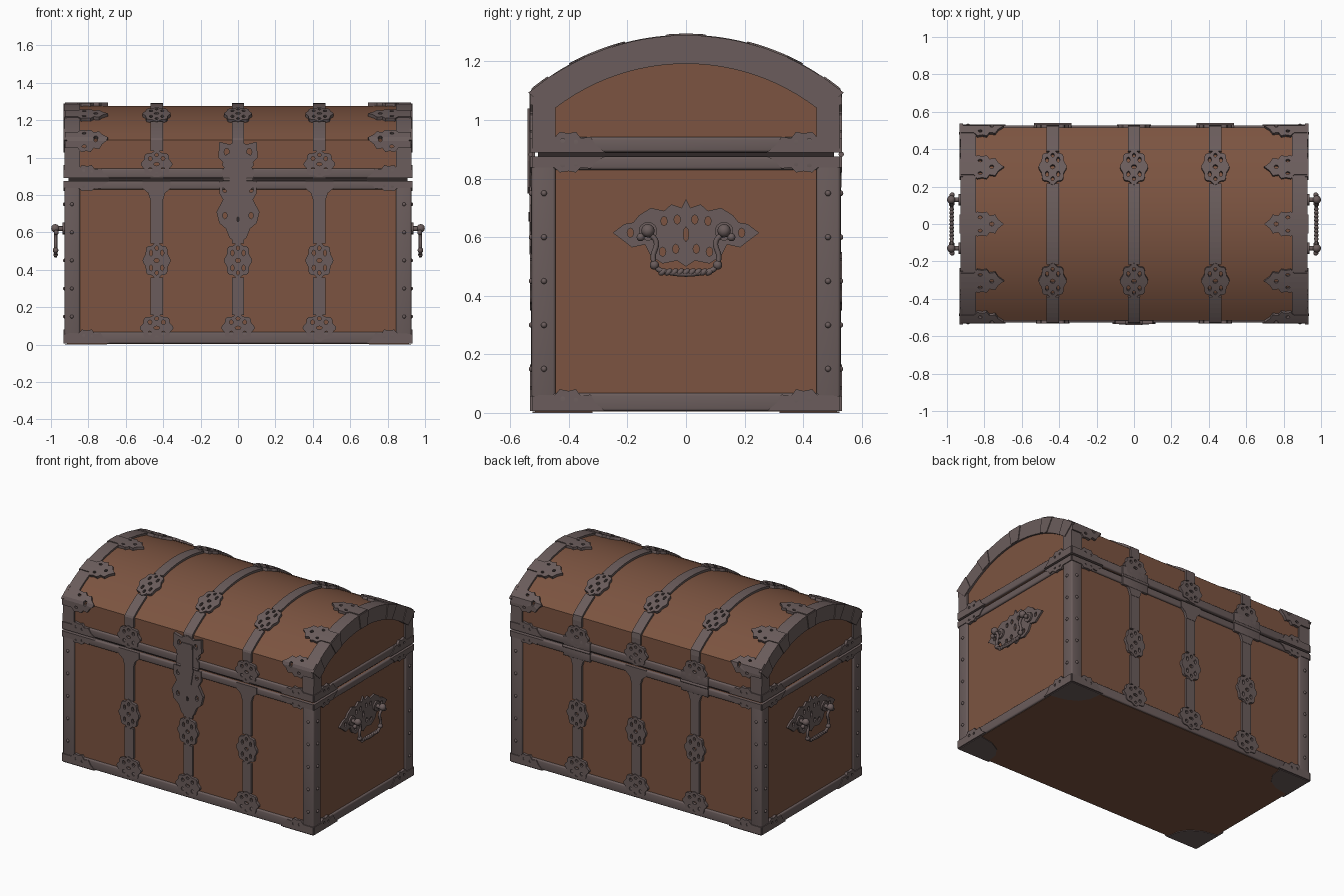
import bpy, bmesh, math
from mathutils import Vector, Matrix
from math import sin, cos, pi, asin, sqrt

cube = bpy.data.objects.get("Cube")
if cube:
    bpy.data.objects.remove(cube, do_unlink=True)


def material(name, rgb):
    m = bpy.data.materials.new(name)
    m.use_nodes = True
    m.diffuse_color = (*rgb, 1)
    for n in m.node_tree.nodes:
        if n.type == 'BSDF_PRINCIPLED':
            n.inputs["Base Color"].default_value = (*rgb, 1)
    return m


WOOD = material("brown_wood", (0.20, 0.088, 0.052))
METAL = material("grey_iron", (0.145, 0.108, 0.106))
DARK = material("dark_iron", (0.03, 0.022, 0.022))

# Wooden shell: half width, half length, seam heights, eave and arch
HY, HX, SEAM0, SEAM1, EAVE, TOP = 0.515, 0.915, 0.876, 0.89, 1.095, 1.277
SAG = TOP - EAVE
R = (HY * HY + SAG * SAG) / (2 * SAG)
CZ, A = TOP - R, asin(HY / R)
ARC = 2 * A * R
S = 2 * EAVE + ARC
RIM = 0.012


def finish(bm, name, mat, smooth=False):
    bmesh.ops.recalc_face_normals(bm, faces=bm.faces[:])
    me = bpy.data.meshes.new(name)
    bm.to_mesh(me)
    bm.free()
    me.materials.append(mat)
    ob = bpy.data.objects.new(name, me)
    bpy.context.collection.objects.link(ob)
    if smooth:
        bpy.ops.object.select_all(action='DESELECT')
        ob.select_set(True)
        bpy.context.view_layer.objects.active = ob
        bpy.ops.object.shade_smooth_by_angle(angle=0.7)
    return ob


def box(name, lo, hi, mat, bevel=0.0):
    bm = bmesh.new()
    lo, hi = Vector(lo), Vector(hi)
    bmesh.ops.create_cube(bm, size=1, matrix=Matrix.Translation((lo + hi) / 2) @ Matrix.Diagonal((*(hi - lo), 1)))
    if bevel:
        bmesh.ops.bevel(bm, geom=bm.edges[:], offset=bevel, segments=3, profile=0.5, affect='EDGES')
    return finish(bm, name, mat, bevel > 0)


def prism(name, pts, x0, x1, mat):
    bm = bmesh.new()
    f = bm.faces.new([bm.verts.new((x0, y, z)) for y, z in pts])
    r = bmesh.ops.extrude_face_region(bm, geom=[f], use_keep_orig=True)
    bmesh.ops.translate(bm, vec=(x1 - x0, 0, 0), verts=[v for v in r['geom'] if isinstance(v, bmesh.types.BMVert)])
    return finish(bm, name, mat, True)


# Placement of flat patterns on the front-lid-back wrap and on the ends
def wrap(x, s, off):
    if s < EAVE:
        return Vector((x, -HY - off, s))
    if s > S - EAVE:
        return Vector((x, HY + off, S - s))
    a = (s - EAVE) / R - A
    return Vector((x, (R + off) * sin(a), CZ + (R + off) * cos(a)))


def end(sx):
    return lambda y, z, off: Vector((sx * (HX + off), y, z))


def under(x, y, off):
    return Vector((x, y, 0.004 - off))


def plate(name, loops, place, thick, mat=METAL, step=0.03):
    """Flat pierced pattern, sliced, thickened and laid on a surface."""
    bm = bmesh.new()
    for pts in loops:
        vs = [bm.verts.new((u, v, 0)) for u, v in pts]
        for i, v in enumerate(vs):
            bm.edges.new((v, vs[i - 1]))
    bmesh.ops.triangle_fill(bm, use_beauty=True, use_dissolve=False, edges=bm.edges[:], normal=(0, 0, 1))
    if place is wrap:
        lo, hi = min(p[1] for p in loops[0]), max(p[1] for p in loops[0])
        cuts = [lo + step * i for i in range(1, int((hi - lo) / step) + 1)] + [EAVE, S - EAVE]
        for c in cuts:
            if lo < c < hi and (hi > EAVE and lo < S - EAVE):
                bmesh.ops.bisect_plane(bm, geom=bm.verts[:] + bm.edges[:] + bm.faces[:], dist=1e-5,
                                       plane_co=(0, c, 0), plane_no=(0, 1, 0))
    r = bmesh.ops.extrude_face_region(bm, geom=bm.faces[:], use_keep_orig=True)
    for v in r['geom']:
        if isinstance(v, bmesh.types.BMVert):
            v.co.z = thick
    for v in bm.verts:
        v.co = place(*v.co)
    return finish(bm, name, mat)


def oval(cx, cy, a, b, n=8):
    return [(cx + a * cos(2 * pi * i / n), cy + b * sin(2 * pi * i / n)) for i in range(n)]


def rosette(cx, cy, w, h):
    out = []
    for i in range(48):
        t = 2 * pi * i / 48
        k = 0.93 + 0.07 * cos(8 * t)
        out.append((cx + w / 2 * k * cos(t), cy + h / 2 * k * sin(t)))
    holes = [oval(cx + sx * w * 0.2, cy + sy * h * 0.2, w * 0.06, h * 0.08) for sx in (-1, 1) for sy in (-1, 1)]
    holes += [oval(cx, cy + d * h * 0.33, w * 0.06, h * 0.06) for d in (-1, 1)]
    return [out, oval(cx, cy, w * 0.09, h * 0.06)] + holes


LEAF = [(0, .34), (.3, .34), (.38, .5), (.5, .46), (.6, .5), (.67, .34), (.8, .38), (.87, .18), (1, 0)]


def leaf(length, width, tr, half=0):
    if half:
        pts = [(0, 0)] + [(u, v * half) for u, v in LEAF]
        holes = [oval(.42, .28 * half, .035, .06), oval(.6, .25 * half, .03, .06)]
    else:
        pts = LEAF + [(u, -v) for u, v in LEAF[-2::-1]]
        holes = [oval(.45, d * .27, .05, .06) for d in (-1, 1)] + [oval(.72, 0, .05, .08)]
    return [[tr(u * length, v * width) for u, v in loop] for loop in [pts] + holes]


def mirrored(half):
    return half + [(-u, v) for u, v in half[::-1] if u > 0]


# Wooden box, dark seam core and arched lid
box("chest_body", (-HX, -HY, 0.004), (HX, HY, SEAM0), WOOD)
box("seam_core", (-HX + .01, -HY + .01, SEAM0 - .01), (HX - .01, HY - .01, SEAM1 + .01), DARK)
stops = [SEAM1] + [EAVE + ARC * i / 24 for i in range(25)] + [S - SEAM1]
prism("lid", [tuple(wrap(0, s, 0))[1:] for s in stops], -HX, HX, WOOD)

# Edge rails, corner posts and lid end bands
RI = R - 0.085
b = asin(0.445 / RI)
inner = [(0.445, SEAM1)] + [(RI * sin(b - 2 * b * i / 24), CZ + RI * cos(b - 2 * b * i / 24)) for i in range(25)]
inner.append((-0.445, SEAM1))
outer = [tuple(wrap(0, s, RIM))[1:] for s in stops]
rails = [("bottom", 0.006, 0.068), ("body_top", 0.83, SEAM0), ("lid", SEAM1, 0.942)]
for sg in (-1, 1):
    for label, z0, z1 in rails:
        ys = sorted((sg * (HY - .02), sg * (HY + RIM)))
        xs = sorted((sg * (HX - .02), sg * (HX + RIM)))
        box(label + "_long_rail", (-HX, ys[0], z0), (HX, ys[1], z1), METAL, 0.009)
        box(label + "_end_rail", (xs[0], -HY, z0), (xs[1], HY, z1), METAL, 0.009)
    for sy in (-1, 1):
        xs = sorted((sg * 0.845, sg * (HX + RIM)))
        ys = sorted((sy * 0.445, sy * (HY + RIM)))
        box("corner_post", (xs[0], ys[0], 0.006), (xs[1], ys[1], SEAM0), METAL, 0.01)
    prism("lid_end_band", outer + inner, sg * 0.845, sg * (HX + RIM), METAL)
    # Tapered clips across the end band
    for t in (-0.64, -0.37, 0, 0.37, 0.64):
        poly = [((RI + d) * sin(t + k), CZ + (RI + d) * cos(t + k))
                for d, k in ((0.002, -.045), (0.002, .045), (0.099, .062), (0.099, -.062))]
        plate("band_clip", [poly], end(sg), 0.017)

# Straps with pierced rosettes, front over lid to back
s_top = EAVE + R * (A - asin(0.3 / R))
for x in (-0.435, 0, 0.435):
    marks = [(0.09, .18, .15), (0.45, .15, .20), (0.965, .17, .15), (s_top, .15, .20)]
    marks += [(S - s, w, h) for s, w, h in marks[::-1]]
    for i, (s, w, h) in enumerate(marks):
        plate("strap_rosette", rosette(x, s, w, h), wrap, 0.018)
        if i + 1 < len(marks):
            a, c = s + h * .46, marks[i + 1][0] - marks[i + 1][2] * .46
            runs = [(a, c)]
            if a < SEAM0 < c:
                runs = [(a, SEAM0), (SEAM1, c)]
            if a < S - SEAM1 < c:
                runs = [(a, S - SEAM1), (S - SEAM0, c)]
            for lo, hi in runs:
                if hi > lo:
                    plate("strap", [[(x - .033, lo), (x + .033, lo), (x + .033, hi), (x - .033, hi)]], wrap, 0.014)
    # Flares where the straps meet the body top rail
    for f in (lambda z: z, lambda z: S - z):
        flare = mirrored([(.075, SEAM0), (.075, .835), (.045, .81), (.033, .77)])
        plate("strap_flare", [[(x + u, f(z)) for u, z in flare]], wrap, 0.016)

# Leaf clasps on the lid ends and half leaves at the corners
for sx in (-1, 1):
    for s in (EAVE, s_top, S / 2, S - s_top, S - EAVE):
        plate("lid_clasp", leaf(.23, .13, lambda u, v: (sx * (.926 - u), s + v)), wrap, 0.018)
    for sy in (-1, 1):
        for z, h, d in ((0.006, .15, 1), (SEAM0, .11, -1), (SEAM1, .14, 1)):
            plate("end_corner_leaf", leaf(.25, h, lambda u, v: (sy * (.526 - u), z + v), d), end(sx), 0.017)
            plate("long_corner_leaf", leaf(.24, h, lambda u, v: (sx * (.926 - u), z + v if sy < 0 else S - z - v), d),
                  wrap, 0.017)
        foot = [(.925, .525), (.70, .525), (.71, .44), (.75, .38), (.82, .34), (.925, .32)]
        plate("foot_plate", [[(sx * u, sy * v) for u, v in foot]], under, 0.004)

# Lock plate, hasp, keyhole and boss
lock = mirrored([(.10, .875), (.10, .81), (.08, .775), (.115, .71), (.10, .65), (.065, .62), (.045, .57), (0, .54)])
plate("lock_plate", [lock] + [oval(d * .07, z, .012, .018) for d in (-1, 1) for z in (.69, .83)], wrap, 0.02)
hasp = mirrored([(.085, SEAM1), (.085, .93), (.065, .96), (.105, 1.0), (.10, 1.085), (.045, 1.07), (0, 1.092)])
plate("hasp_plate", [hasp] + [oval(d * .06, 1.03, .014, .02) for d in (-1, 1)], wrap, 0.02)
plate("hasp_tongue", [mirrored([(.04, 1.04), (.045, .86), (.03, .77), (0, .75)])], wrap, 0.026)
plate("keyhole", [oval(0, .67, .009, .016)], wrap, 0.022, DARK)


def rod(name, p, q, r, mat=METAL):
    bm = bmesh.new()
    p, q = Vector(p), Vector(q)
    m = Matrix.Translation((p + q) / 2) @ (q - p).to_track_quat('Z', 'Y').to_matrix().to_4x4()
    bmesh.ops.create_cone(bm, cap_ends=True, segments=14, radius1=r, radius2=r, depth=(q - p).length, matrix=m)
    return finish(bm, name, mat, True)


def beads(name, mats):
    bm = bmesh.new()
    for m in mats:
        bmesh.ops.create_uvsphere(bm, u_segments=10, v_segments=6, radius=1, matrix=m)
    return finish(bm, name, METAL, True)


def ball(p, r):
    return Matrix.Translation(p) @ Matrix.Diagonal((r, r, r, 1))


# Back hinges with barrels, and the hasp pivot
for x in (-0.435, 0.435):
    for z0, z1 in ((.82, SEAM0), (SEAM1, .95)):
        box("hinge_leaf", (x - .10, HY, z0), (x + .10, HY + .018, z1), METAL, 0.004)
    rod("hinge_barrel", (x - .10, .53, .883), (x + .10, .53, .883), 0.009)
rod("hasp_pivot", (-.08, -.53, .883), (.08, -.53, .883), 0.008)

# Rivets down the corner posts
heights = (.15, .3, .45, .6, .75)
beads("rivets", [ball(p, .010) for sx in (-1, 1) for sy in (-1, 1) for z in heights
                 for p in ((sx * .927, sy * .485, z), (sx * .888, sy * .527, z))])

# Carrying handles with pierced back plates
crest = mirrored([(0, .73), (.015, .70), (.05, .712), (.075, .69), (.12, .70), (.16, .675), (.18, .65), (.21, .645),
                  (.25, .615), (.21, .585), (.185, .565), (.14, .575), (.12, .535), (.08, .51), (.03, .52), (0, .50)])
crest = crest[:-1] if crest[-1] == crest[0] else crest
for sx in (-1, 1):
    holes = [oval(d * y, z, .011, .016) for d in (-1, 1)
             for y, z in ((.03, .66), (.035, .56), (.075, .655), (.08, .55), (.19, .615))]
    plate("handle_plate", [crest] + holes + [oval(0, .61, .009, .025)], end(sx), 0.012)
    knobs = []
    for sy in (-1, 1):
        rod("handle_rose", (sx * .92, sy * .13, .62), (sx * .938, sy * .13, .62), 0.032)
        rod("handle_post", (sx * .92, sy * .13, .62), (sx * .98, sy * .13, .62), 0.013)
        knobs += [ball((sx * .977, sy * .13, .622), .023), ball((sx * .972, sy * .155, .60), .014),
                  ball((sx * .975, sy * .108, .505), .016)]
    beads("handle_knobs", knobs)
    cu = bpy.data.curves.new("handle_bail", 'CURVE')
    cu.dimensions, cu.bevel_depth, cu.bevel_resolution, cu.resolution_u = '3D', 0.009, 2, 6
    half = [(.13, .615), (.102, .585), (.112, .53), (.10, .495), (.07, .482)]
    path = half + [(-y, z) for y, z in half[::-1]]
    sp = cu.splines.new('BEZIER')
    sp.bezier_points.add(len(path) - 1)
    for pt, (y, z) in zip(sp.bezier_points, path):
        pt.co = (sx * .975, y, z)
        pt.handle_left_type = pt.handle_right_type = 'AUTO'
    cu.materials.append(METAL)
    bail = bpy.data.objects.new("handle_bail", cu)
    bpy.context.collection.objects.link(bail)
    # Twisted grip along the bottom of the bail
    beads("twisted_grip", [Matrix.Translation((sx * .975, -.08 + .02 * i, .481)) @ Matrix.Rotation(.7, 4, 'X')
                           @ Matrix.Diagonal((.012, .016, .010, 1)) for i in range(9)])
